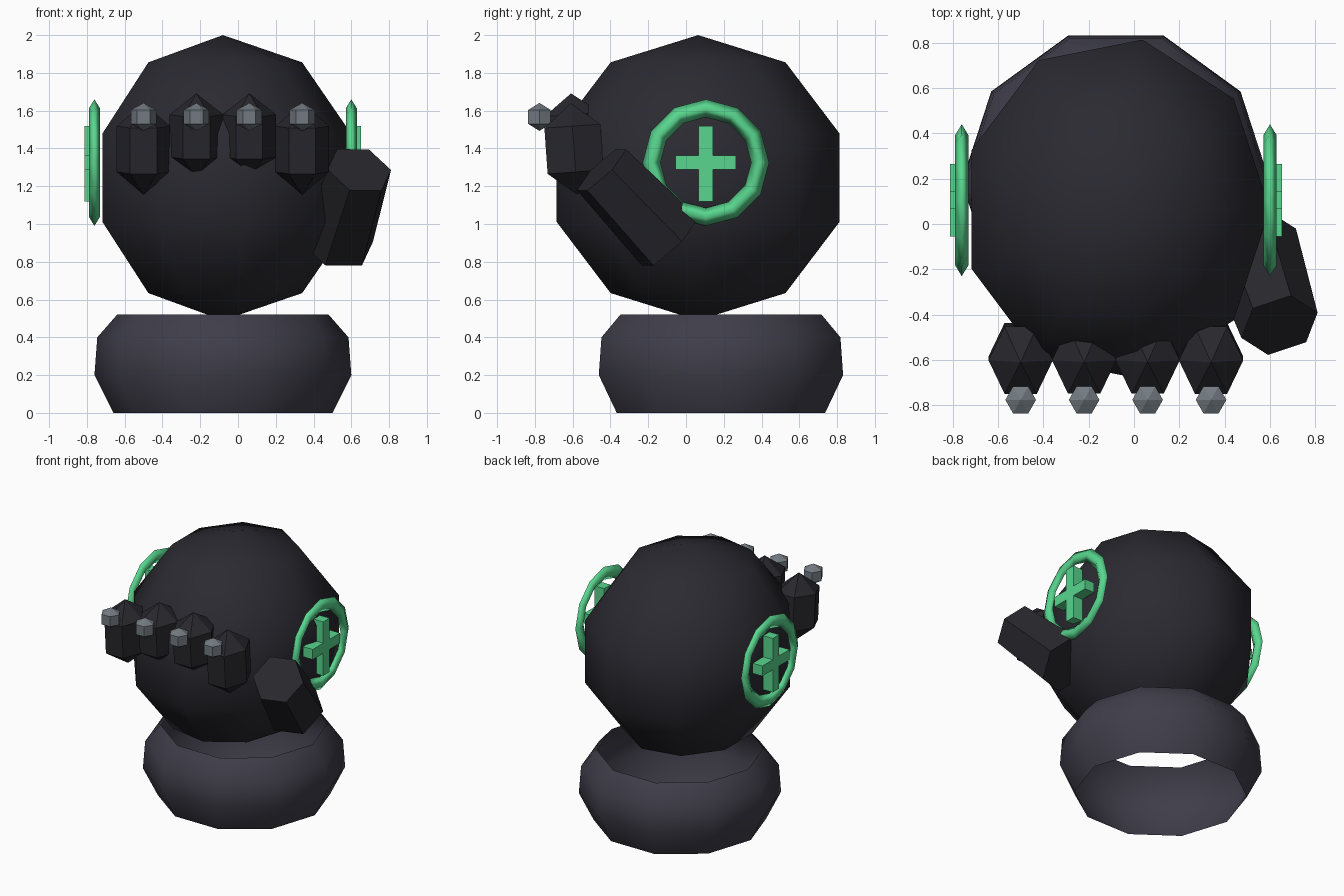
import bpy
from math import sin, cos, tau, pi, radians
from mathutils import Matrix, Vector, Euler

if "Cube" in bpy.data.objects:
    bpy.data.objects.remove(bpy.data.objects["Cube"])


def material(name, rgb):
    m = bpy.data.materials.new(name)
    m.diffuse_color = (*rgb, 1)
    m.use_nodes = True
    m.node_tree.nodes["Principled BSDF"].inputs["Base Color"].default_value = m.diffuse_color
    return m


DARK = material("dark_ball", (0.024, 0.023, 0.031))
COLLAR = material("collar_grey", (0.05, 0.047, 0.067))
GLOVE = material("finger_dark", (0.021, 0.020, 0.026))
STEEL = material("stud_steel", (0.17, 0.195, 0.22))
GREEN = material("badge_green", (0.098, 0.67, 0.27))
CX = -0.08  # shared middle of the head and collar


def lathe(name, profile, n, matrix, mat, smooth=False, closed=False, caps=False):
    """Turn (radius, height) points about local z; radius 0 gives a pole."""
    verts, rings, faces = [], [], []
    for r, z in profile:
        count = 1 if r == 0 else n
        rings.append([len(verts) + i for i in range(count)])
        verts += [matrix @ Vector((r * cos(tau * i / n), r * sin(tau * i / n), z))
                  for i in range(count)]
    pairs = list(zip(rings, rings[1:]))
    if closed:
        pairs.append((rings[-1], rings[0]))
    for a, b in pairs:
        for i in range(n):
            j = (i + 1) % n
            quad = [a[i % len(a)], a[j % len(a)], b[j % len(b)], b[i % len(b)]]
            faces.append(list(dict.fromkeys(quad)))
    if caps:
        faces += [rings[0][::-1], rings[-1]]
    me = bpy.data.meshes.new(name)
    me.from_pydata(verts, [], faces)
    me.materials.append(mat)
    for p in me.polygons:
        p.use_smooth = smooth
    ob = bpy.data.objects.new(name, me)
    bpy.context.collection.objects.link(ob)
    return ob


def ball(name, n, rings, centre, radii, mat, smooth=False, tilt=0):
    prof = [(0 if k in (0, rings) else sin(pi * k / rings), -cos(pi * k / rings))
            for k in range(rings + 1)]
    m = Matrix.LocRotScale(Vector(centre), Euler((tilt, 0, 0)), Vector(radii))
    return lathe(name, prof, n, m, mat, smooth)


def box(name, centre, size, mat):
    bpy.ops.mesh.primitive_cube_add(size=1, location=centre)
    ob = bpy.context.object
    ob.name = name
    ob.scale = size
    ob.data.materials.append(mat)


# Head ball and open collar
ball("head_ball", 9, 5, (CX, 0.064, 1.245), (0.714, 0.80, 0.755), DARK, smooth=True)
lathe("collar", [(0.58, 0), (0.68, 0.2), (0.665, 0.4), (0.56, 0.52)], 10,
      Matrix.Translation((CX, 0.185, 0)), COLLAR, smooth=True)

# Side badges: diamond-section ring with a cross inside
for tag, s in (("right", 1), ("left", -1)):
    m = Matrix.Translation((CX + s * 0.68, 0.105, 1.325)) @ Matrix.Rotation(pi / 2, 4, 'Y')
    lathe(f"badge_ring_{tag}", [(0.335, 0), (0.2875, 0.029), (0.24, 0), (0.2875, -0.029)],
          12, m, GREEN, smooth=True, closed=True)
    x = CX + s * 0.692
    box(f"cross_upright_{tag}", (x, 0.105, 1.32), (0.08, 0.075, 0.40), GREEN)
    for side in (-1, 1):
        box(f"cross_arm_{tag}", (x, 0.105 + side * 0.0985, 1.325),
            (0.08, 0.123, 0.075), GREEN)

# Four fingers with steel studs
for i in range(4):
    x = -0.5 + 0.28 * i
    outer = i in (0, 3)
    z, rz = (1.397, 0.243) if outer else (1.467, 0.225)
    ball(f"finger_{i + 1}", 6, 3, (x, -0.593, z), (0.164, 0.198, rz), GLOVE,
         tilt=radians(4))
    ball(f"knuckle_stud_{i + 1}", 6, 3, (x, -0.776, 1.567), (0.078, 0.079, 0.074), STEEL)

# Thumb: tapered six-sided prism leaning forward and up
top, bottom = Vector((0.642, -0.447, 1.287)), Vector((0.52, -0.085, 0.907))
axis = (top - bottom).normalized()
u = Vector((0.95, 0.31, 0))
u = (u - axis * u.dot(axis)).normalized()
frame = Matrix((u, axis.cross(u), axis)).transposed().to_4x4()
lathe("thumb", [(0.205, 0), (0.177, (top - bottom).length)], 6,
      Matrix.Translation(bottom) @ frame, GLOVE, caps=True)
